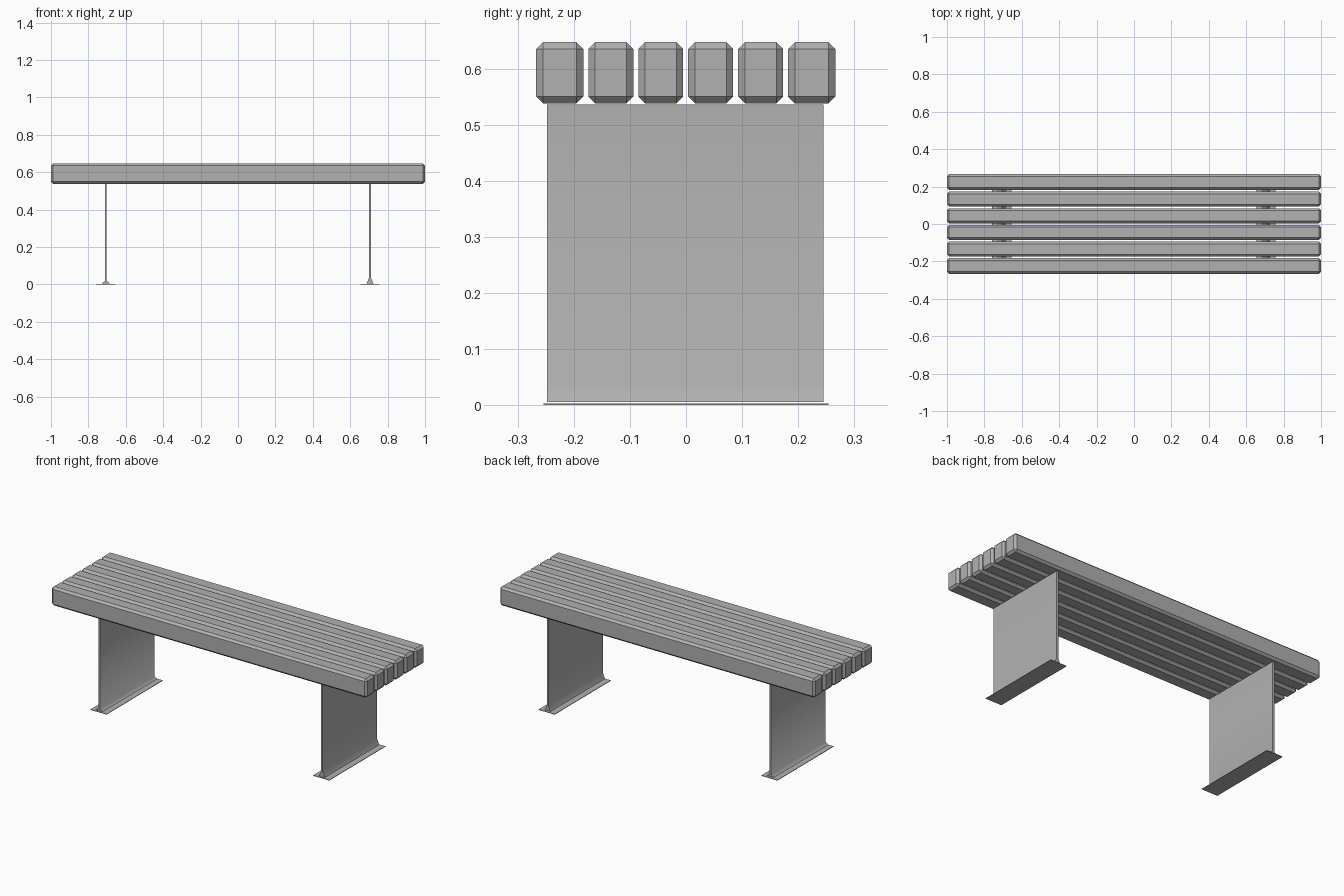
import bpy, bmesh, math

if "Cube" in bpy.data.objects:
    bpy.data.objects.remove(bpy.data.objects["Cube"])

grey = bpy.data.materials.new("dark_grey")
grey.diffuse_color = (0.44, 0.44, 0.44, 1)
grey.use_nodes = True
grey.node_tree.nodes["Principled BSDF"].inputs["Base Color"].default_value = grey.diffuse_color


def finish(bm, name):
    bmesh.ops.recalc_face_normals(bm, faces=bm.faces)
    mesh = bpy.data.meshes.new(name)
    bm.to_mesh(mesh)
    bm.free()
    mesh.materials.append(grey)
    obj = bpy.data.objects.new(name, mesh)
    bpy.context.collection.objects.link(obj)
    return obj


def box(name, lo, hi, bevel=0.0):
    bm = bmesh.new()
    bmesh.ops.create_cube(bm, size=1)
    for v in bm.verts:
        v.co = [(a + b) / 2 + c * (b - a) for a, b, c in zip(lo, hi, v.co)]
    if bevel:
        bmesh.ops.bevel(bm, geom=bm.edges[:], offset=bevel, segments=1,
                        affect='EDGES', profile=0.5)
    return finish(bm, name)


def extrude_y(name, profile, y0, y1):
    bm = bmesh.new()
    face = bm.faces.new([bm.verts.new((x, y0, z)) for x, z in profile])
    new = bmesh.ops.extrude_face_region(bm, geom=[face])["geom"]
    bmesh.ops.translate(bm, vec=(0, y1 - y0, 0),
                        verts=[g for g in new if isinstance(g, bmesh.types.BMVert)])
    return finish(bm, name)


# Six chamfered seat slats, the outer two slightly wider
slats = [(-0.267, -0.183), (-0.174, -0.094), (-0.085, -0.005),
         (0.004, 0.084), (0.093, 0.173), (0.182, 0.266)]
for i, (y0, y1) in enumerate(slats):
    box(f"seat_slat_{i + 1}", (-1, y0, 0.538), (1, y1, 0.647), 0.012)

# Plate legs flaring out softly at the foot, each over a thin floor plate
for side, x, flare_w, flare_h in (("left", -0.707, 0.021, 0.018),
                                  ("right", 0.706, 0.018, 0.036)):
    t = 0.005
    half = [(flare_w, 0.006), (t, flare_h), (t, 0.536)]
    profile = [(x + dx, z) for dx, z in half] + [(x - dx, z) for dx, z in reversed(half)]
    leg = extrude_y(f"{side}_leg", profile, -0.248, 0.245)
    leg.data.shade_smooth()
    leg.data.set_sharp_from_angle(angle=math.radians(60))
    box(f"{side}_foot_plate", (x - 0.051, -0.254, 0), (x + 0.051, 0.254, 0.003))
